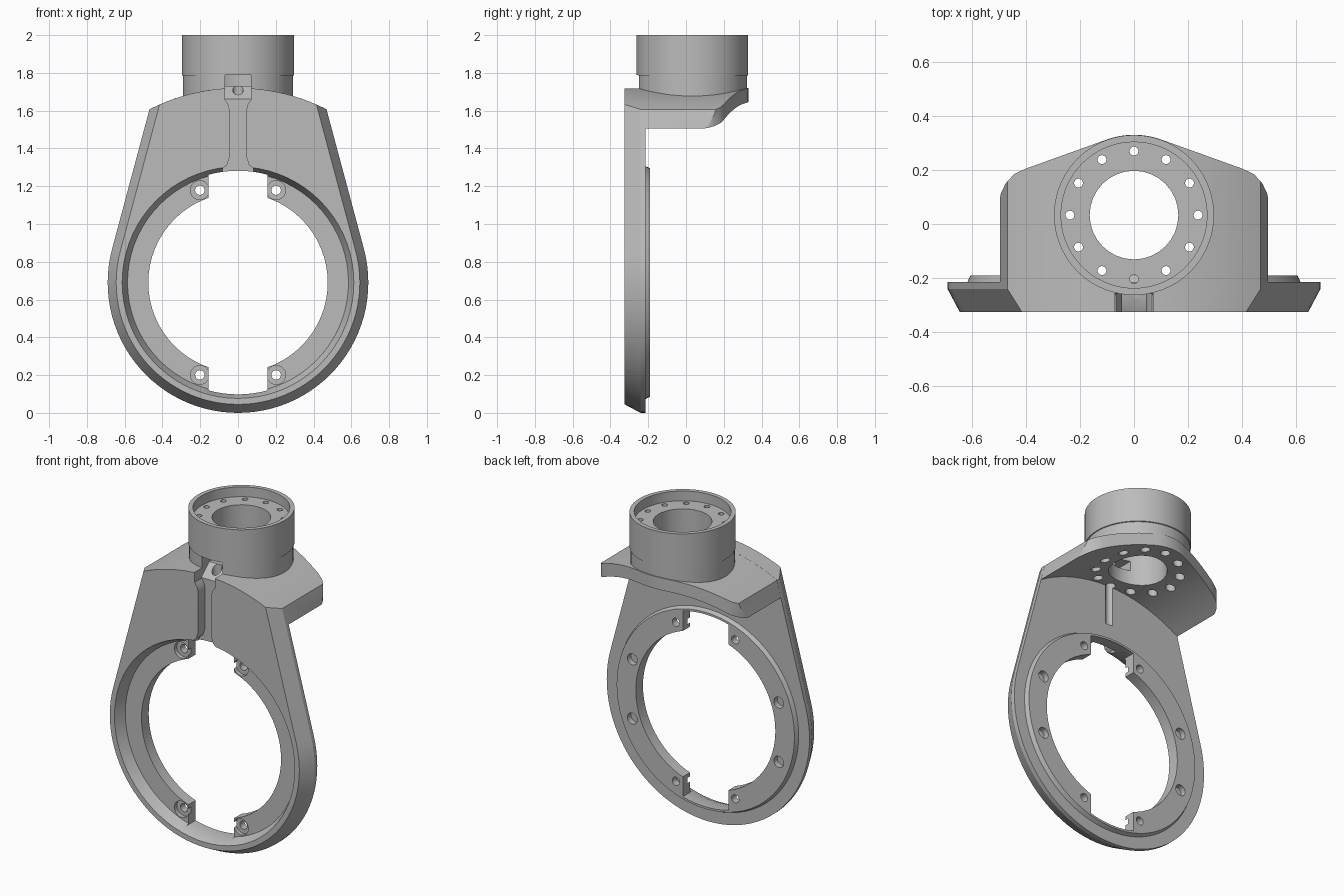
import bpy, bmesh, math
from math import sin, cos, acos, radians, pi

if "Cube" in bpy.data.objects:
    bpy.data.objects.remove(bpy.data.objects["Cube"])

ZC = 0.69            # ring centre height
R_TOP = 1.03         # radius of the curved top, about the ring axis
TILT = radians(15)   # direction of the side tangents
NECK_Y = 0.033       # neck axis

grey = bpy.data.materials.new("grey_metal")
grey.diffuse_color = (0.5, 0.5, 0.5, 1)
grey.use_nodes = True
grey.node_tree.nodes["Principled BSDF"].inputs["Base Color"].default_value = grey.diffuse_color


def loft(name, axis, sections):
    """Closed solid through loops of equal length; sections = [(position, points)]."""
    bm = bmesh.new()
    rings = []
    for p, pts in sections:
        rings.append([bm.verts.new((a, p, b) if axis == 'Y' else (a, b, p)) for a, b in pts])
    n = len(rings[0])
    for lo, hi in zip(rings, rings[1:]):
        for i in range(n):
            j = (i + 1) % n
            bm.faces.new((lo[i], lo[j], hi[j], hi[i]))
    bm.faces.new(rings[0])
    bm.faces.new(rings[-1][::-1])
    bmesh.ops.recalc_face_normals(bm, faces=bm.faces)
    me = bpy.data.meshes.new(name)
    bm.to_mesh(me)
    bm.free()
    me.materials.append(grey)
    ob = bpy.data.objects.new(name, me)
    bpy.context.collection.objects.link(ob)
    return ob


def combine(target, tool, op='DIFFERENCE'):
    mod = target.modifiers.new(op, 'BOOLEAN')
    mod.operation, mod.object, mod.solver = op, tool, 'EXACT'
    bpy.context.view_layer.objects.active = target
    bpy.ops.object.modifier_apply(modifier=mod.name)
    bpy.data.objects.remove(tool)


def arc(r, a0, a1, n, cx=0.0, cy=0.0):
    return [(cx + r * cos(a0 + (a1 - a0) * i / n), cy + r * sin(a0 + (a1 - a0) * i / n))
            for i in range(n + 1)]


def circle(r, n, cx=0.0, cy=0.0):
    return arc(r, 0, 2 * pi, n, cx, cy)[:-1]


def mirror(half):
    """Complete an open right-hand profile with its left-hand copy."""
    return half + [(-x, y) for x, y in reversed(half)]


def top_arc(r, big):
    a = TILT + acos(r / big)
    return arc(big, a, pi - a, 20, 0, ZC)


def outline(r):
    """Round bottom, tangent sides, curved top."""
    return arc(r, pi - TILT, 2 * pi + TILT, 56, 0, ZC) + top_arc(r, R_TOP)


def drill(target, axis, r, p0, p1, cx, cy, n=20):
    combine(target, loft("drill", axis, [(p0, circle(r, n, cx, cy)), (p1, circle(r, n, cx, cy))]))


# Front plate with chamfered rim
body = loft("bracket_body", 'Y', [(-0.325, outline(0.645)), (-0.24, outline(0.69)), (-0.215, outline(0.69))])

# Raised ring on the back of the plate
combine(body, loft("back_ring", 'Y', [(-0.235, circle(0.625, 72, 0, ZC)),
                                      (-0.19, circle(0.605, 72, 0, ZC))]), 'UNION')

# Curved shelf, trimmed to its plan shape
section = top_arc(0.6895, R_TOP - 0.0005) + top_arc(0.6895, 0.955)[::-1]
shelf = loft("shelf", 'Y', [(-0.225, section), (0.5, section)])
plan = mirror([(0.6, -0.4), (0.6, 0.06), (0.5, 0.08), (0.492, 0.115), (0.475, 0.15), (0.443, 0.185), (0.4, 0.205)]
              + arc(0.297, radians(70.7), radians(89), 6, 0, NECK_Y))
combine(shelf, loft("plan", 'Z', [(1.3, plan), (1.9, plan)]), 'INTERSECT')
combine(body, shelf, 'UNION')

# Neck: slightly narrower base below a round collar
neck = [(z, circle(r, 72, 0, NECK_Y)) for z, r in
        ((1.656, 0.291), (1.785, 0.291), (1.787, 0.296), (2.0, 0.296))]
combine(body, loft("neck", 'Z', neck), 'UNION')

# Collar recess, main bore and bolt circle
drill(body, 'Z', 0.27, 1.94, 2.1, 0, NECK_Y, 72)
drill(body, 'Z', 0.164, 1.4, 2.2, 0, NECK_Y, 32)
for i in range(12):
    a = i * pi / 6
    x, y = 0.237 * cos(a), NECK_Y + 0.237 * sin(a)
    drill(body, 'Z', 0.0165, 1.8, 2.1, x, y, 16)
    drill(body, 'Z', 0.028, 1.4, 1.87, x, y, 16)

# Tapered ring opening in front of the flange, and flange bore
combine(body, loft("taper", 'Y', [(-0.345, circle(0.622, 72, 0, ZC)), (-0.26, circle(0.585, 72, 0, ZC))]))
drill(body, 'Y', 0.475, -0.5, 0.0, 0, ZC, 64)

# Flange gaps at top and bottom
g = acos(0.155 / 0.592)
gap = arc(0.592, g, pi - g, 8, 0, ZC) + arc(0.592, pi + g, 2 * pi - g, 8, 0, ZC)
combine(body, loft("gap", 'Y', [(-0.3, gap), (0.0, gap)]))

# Flange screw holes with front counterbores, and blind holes from the back
for sx in (-1, 1):
    for sz in (-1, 1):
        drill(body, 'Y', 0.05, -0.3, -0.235, sx * 0.202, ZC + sz * 0.489)
        drill(body, 'Y', 0.025, -0.3, 0.0, sx * 0.202, ZC + sz * 0.489)
        drill(body, 'Y', 0.034, -0.225, 0.0, sx * 0.498, ZC + sz * 0.182)

# Cable channel down the plate, flared at the ring
channel = mirror([(0.085, 1.25), (0.08, 1.295), (0.058, 1.312), (0.046, 1.35), (0.044, 1.6),
                  (0.05, 1.63), (0.069, 1.66), (0.069, 1.75)])
combine(body, loft("channel", 'Y', [(-0.4, channel), (-0.257, channel)]))

# Cable duct from the channel through the neck wall into the bore
ramp = [(-0.45, 1.657), (-0.262, 1.657), (-0.18, 1.73), (-0.05, 1.73), (-0.05, 1.789), (-0.45, 1.789)]
duct = loft("duct", 'Y', [(-0.07, ramp), (0.07, ramp)])
for v in duct.data.vertices:      # turn the profile to run along y
    v.co.x, v.co.y = v.co.y, v.co.x
duct.data.flip_normals()
combine(body, duct)

# Smooth curved walls, sharp edges
bpy.ops.object.select_all(action='DESELECT')
body.select_set(True)
bpy.context.view_layer.objects.active = body
bpy.ops.object.shade_smooth_by_angle(angle=radians(25))
